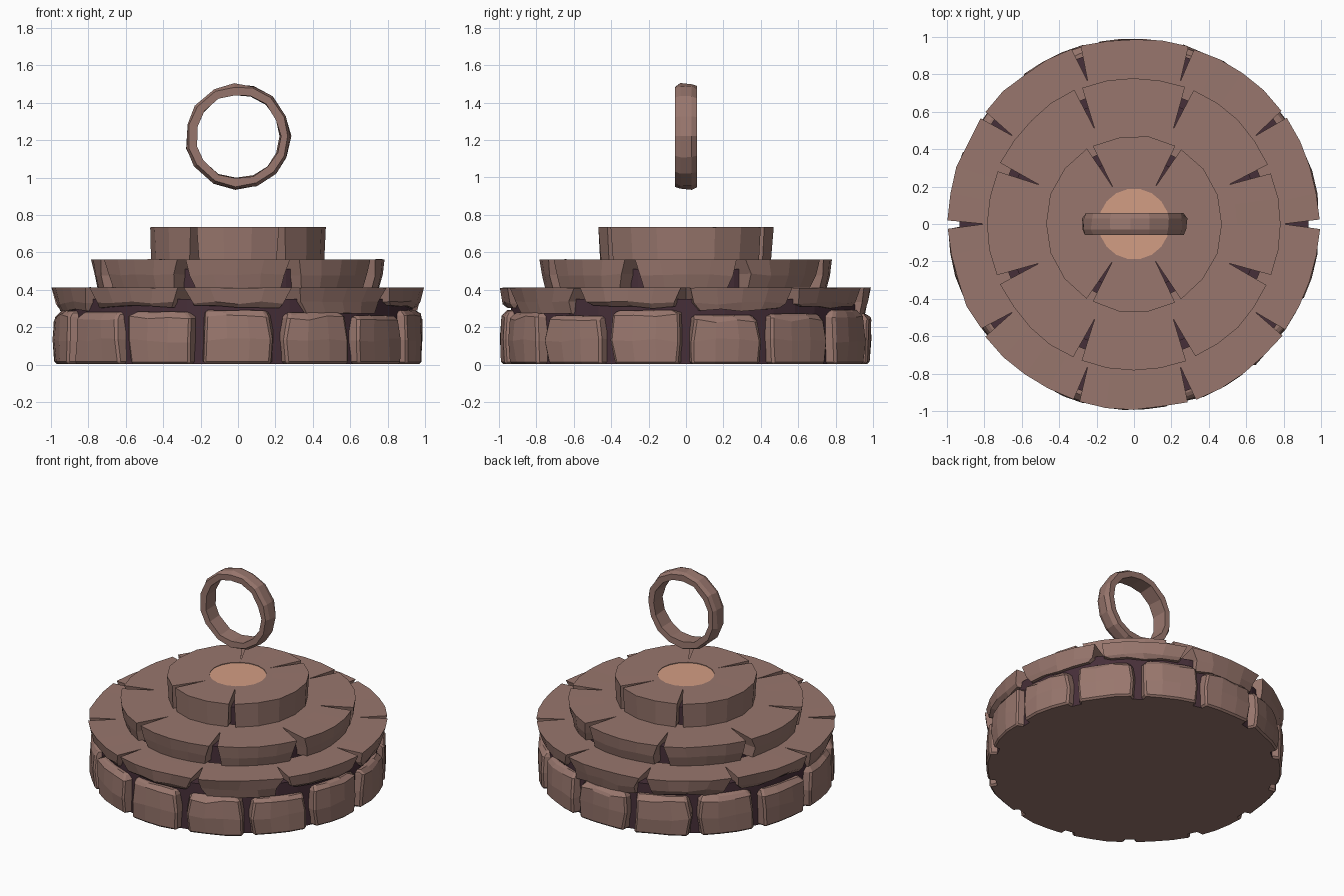
import bpy, bmesh, math, random
from math import sin, cos, pi, radians

if "Cube" in bpy.data.objects:
    bpy.data.objects.remove(bpy.data.objects["Cube"])
random.seed(4)


def material(name, col):
    m = bpy.data.materials.new(name)
    m.diffuse_color = (*col, 1)
    m.use_nodes = True
    m.node_tree.nodes["Principled BSDF"].inputs["Base Color"].default_value = m.diffuse_color
    return m


STONE = material("brown stone", (0.315, 0.182, 0.153))
DARK = material("dark purple mortar", (0.062, 0.028, 0.040))
GLOW = material("peach centre", (0.65, 0.34, 0.23))


def finish(name, bm, mats):
    bmesh.ops.recalc_face_normals(bm, faces=bm.faces)
    me = bpy.data.meshes.new(name)
    bm.to_mesh(me)
    bm.free()
    for m in mats:
        me.materials.append(m)
    ob = bpy.data.objects.new(name, me)
    bpy.context.collection.objects.link(ob)
    return ob


def jit(a):
    return random.uniform(-a, a)


def block(name, a0, a1, r_in, r_gap, rows, seg, jitter, bevel=0.0):
    """Wedge stone. rows: bottom to top (z, outer radius, half gap width).
    The side gap is closed inside r_gap and opens towards the outside."""
    bm = bmesh.new()
    layers = []
    last = len(rows) - 1
    for k, (z, r, g) in enumerate(rows):
        outer, mid, inner = [], [], []
        gl, gr = g * random.uniform(.7, 1.3), g * random.uniform(.7, 1.3)
        for i in range(seg + 1):
            t = i / seg
            b0, b1 = a0 + gl / r, a1 - gr / r
            a = b0 + (b1 - b0) * t
            zz = z + (jit(jitter) if 0 < k < last or (k == 0 and z > .1) else jit(jitter * .2))
            if k == 0 and z < .1:
                zz = z
            rr = r + jit(jitter * .6)
            outer.append(bm.verts.new((rr * cos(a), rr * sin(a), zz)))
            a = a0 + (a1 - a0) * t
            mid.append(bm.verts.new((r_gap * cos(a), r_gap * sin(a), z)))
            inner.append(bm.verts.new((r_in * cos(a), r_in * sin(a), z)))
        layers.append((outer, mid, inner))
    for i in range(seg):
        for lo, hi in zip(layers, layers[1:]):
            for c in (0, 2):
                bm.faces.new((lo[c][i], lo[c][i + 1], hi[c][i + 1], hi[c][i]))
        for L in (layers[0], layers[-1]):
            for c in (0, 1):
                bm.faces.new((L[c][i], L[c][i + 1], L[c + 1][i + 1], L[c + 1][i]))
    for lo, hi in zip(layers, layers[1:]):
        for e in (0, seg):
            for c in (0, 1):
                bm.faces.new((lo[c][e], lo[c + 1][e], hi[c + 1][e], hi[c][e]))
    ob = finish(name, bm, [STONE])
    if bevel:
        m = ob.modifiers.new("chipped edges", "BEVEL")
        m.width, m.segments, m.angle_limit = bevel, 1, radians(50)
    return ob


def drum(name, r, z0, z1, mats, seg=32):
    bm = bmesh.new()
    bmesh.ops.create_cone(bm, cap_ends=True, segments=seg, radius1=r, radius2=r, depth=z1 - z0)
    bmesh.ops.translate(bm, verts=bm.verts, vec=(0, 0, (z0 + z1) / 2))
    ob = finish(name, bm, mats)
    if len(mats) > 1:  # underside takes the second colour
        for p in ob.data.polygons:
            if p.normal.z < -.5:
                p.material_index = 1
    return ob


# Mortar cores seen through the gaps
drum("base_core", .935, .004, .35, [DARK, STONE], 42)
drum("middle_core", .67, .34, .51, [DARK])
drum("upper_core", .36, .5, .66, [DARK])

# Bottom course: 14 upright stones
for i in range(14):
    a = 2 * pi * i / 14
    top = .275 + jit(.018)
    block("base_stone", a, a + 2 * pi / 14, .84, .86,
          [(.004, .985, .042), (.13, .99, .035), (top - .03, .985, .045), (top, .955, .062)],
          3, .012, .012)

# Second course: 10 wide stones
for i in range(10):
    a = 2 * pi * i / 10
    low = random.choice((.27, .295, .31))
    block("wide_stone", a, a + 2 * pi / 10, .72, .8,
          [(low, .955, .065), (.33, .975, .05), (.412, .992, .022)], 4, .01)

# Third course: 8 stones
for i in range(8):
    a = 2 * pi * (i + .5) / 8
    block("step_stone", a, a + 2 * pi / 8, .42, .55,
          [(.405, .75, .06), (.48, .77, .05), (.562, .783, .026)], 4, .007)

# Top course: two long and two short stones around the centre
for a0, a1, seg in ((-60, 60, 6), (60, 120, 3), (120, 240, 6), (240, 300, 3)):
    block("top_stone", radians(a0), radians(a1), .19, .23,
          [(.555, .462, .026), (.735, .472, .020)], seg, .006)
drum("centre_disc", .212, .56, .731, [GLOW], 12)

# Floating stone ring with a faceted cross-section
bm = bmesh.new()
N = 15
section = [(.268, -.06), (.281, -.03), (.281, .03), (.268, .06), (.226, .058), (.226, -.058)]
loops = []
for i in range(N):
    a = 2 * pi * i / N + jit(.06)
    loops.append([bm.verts.new(((r + jit(.006)) * cos(a), y, 1.22 + (r + jit(.006)) * sin(a)))
                  for r, y in section])
for i in range(N):
    p, q = loops[i], loops[(i + 1) % N]
    for j in range(6):
        k = (j + 1) % 6
        bm.faces.new((p[j], q[j], q[k], p[k]))
finish("floating_ring", bm, [STONE])
